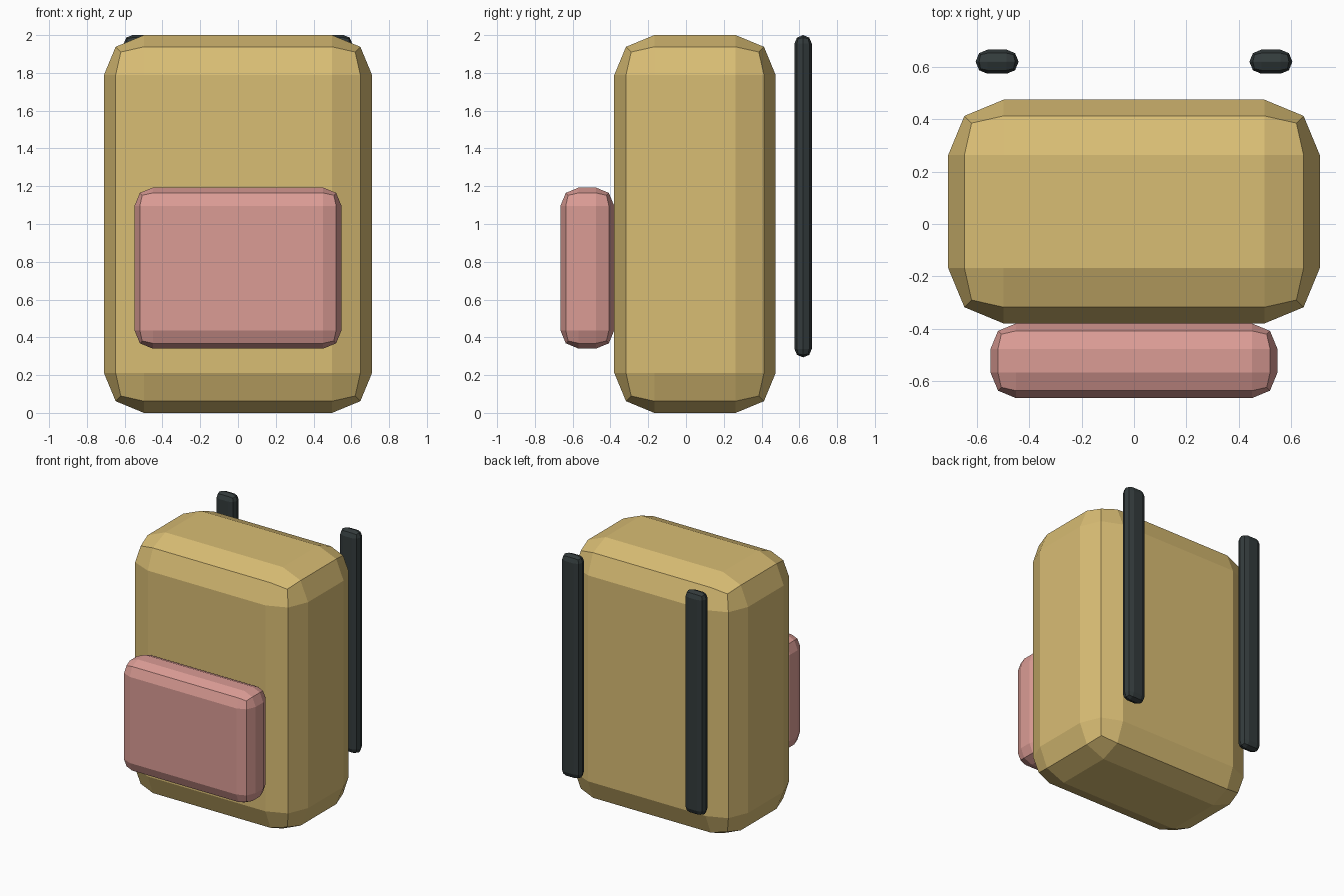
import bpy

if "Cube" in bpy.data.objects:
    bpy.data.objects.remove(bpy.data.objects["Cube"])


def linear(c):
    c /= 255
    return c / 12.92 if c <= 0.04045 else ((c + 0.055) / 1.055) ** 2.4


def material(name, rgb):
    m = bpy.data.materials.new(name)
    m.diffuse_color = (*[linear(c) for c in rgb], 1)
    m.use_nodes = True
    m.node_tree.nodes["Principled BSDF"].inputs["Base Color"].default_value = m.diffuse_color
    return m


def soft_box(name, low, high, bevel, mat):
    """Flat-shaded box between two corners, with two-step rounded edges."""
    bpy.ops.mesh.primitive_cube_add(
        size=1, location=[(a + b) / 2 for a, b in zip(low, high)])
    ob = bpy.context.object
    ob.name = name
    ob.scale = [b - a for a, b in zip(low, high)]
    bpy.ops.object.transform_apply(location=False, rotation=False, scale=True)
    mod = ob.modifiers.new("rounded_edges", 'BEVEL')
    mod.width = bevel
    mod.segments = 2
    mod.limit_method = 'NONE'
    ob.data.materials.append(mat)
    return ob


tan = material("tan canvas", (217, 189, 116))
pink = material("pink canvas", (219, 156, 149))
dark = material("dark strap", (51, 59, 60))

# Main bag and front pocket
soft_box("bag_body", (-0.71, -0.38, 0), (0.71, 0.475, 2), 0.212, tan)
soft_box("front_pocket", (-0.548, -0.665, 0.34), (0.548, -0.38, 1.193), 0.097, pink)

# Pair of shoulder straps behind the bag
for side, x in (("left", -0.523), ("right", 0.523)):
    soft_box(side + "_strap", (x - 0.082, 0.574, 0.294),
             (x + 0.082, 0.666, 2), 0.0455, dark)
